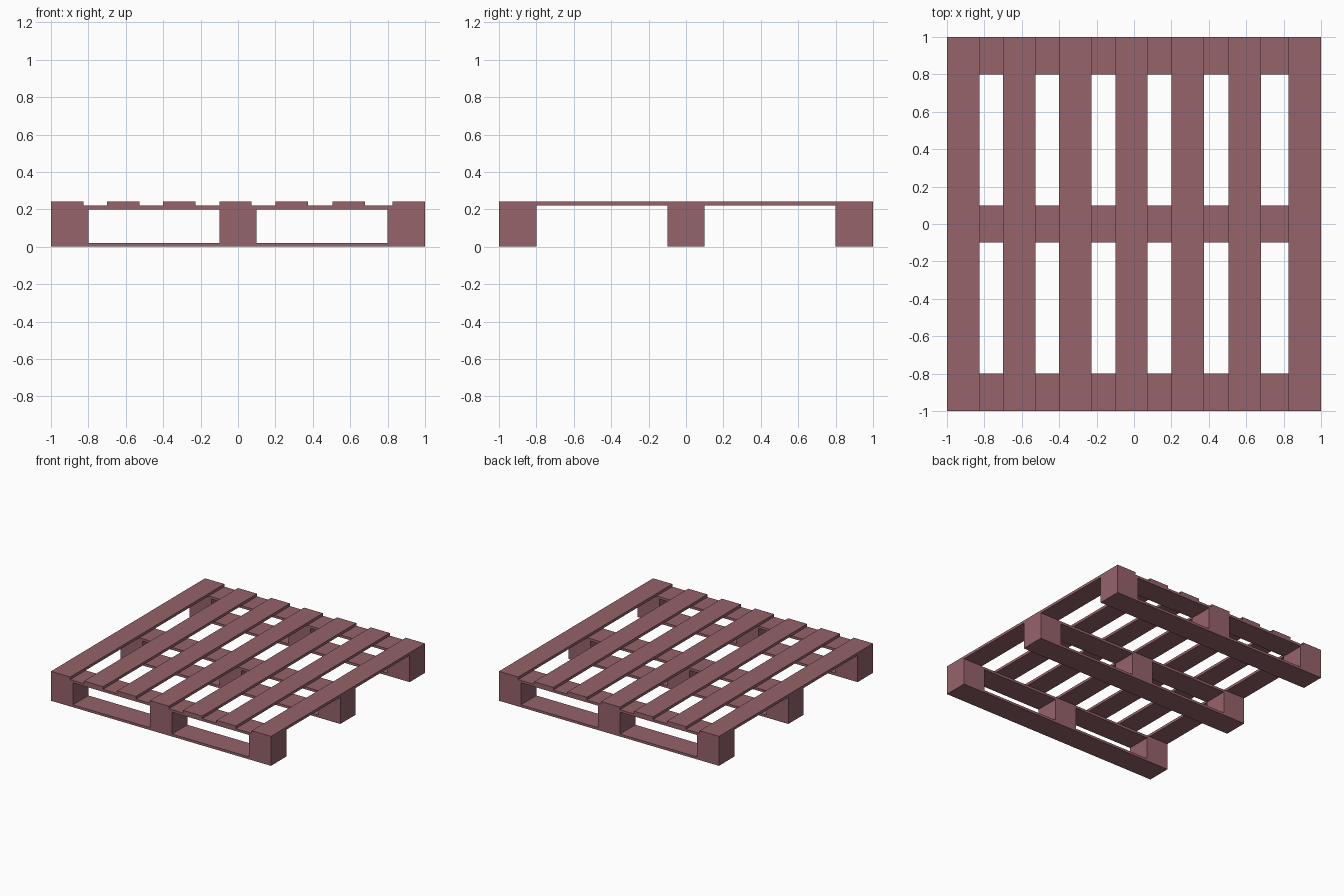
import bpy, bmesh
from mathutils import Vector

if "Cube" in bpy.data.objects:
    bpy.data.objects.remove(bpy.data.objects["Cube"])

# single wood colour
wood = bpy.data.materials.new("reddish wood")
wood.diffuse_color = (0.30, 0.125, 0.147, 1)
wood.use_nodes = True
wood.node_tree.nodes["Principled BSDF"].inputs["Base Color"].default_value = wood.diffuse_color


def box(name, lo, hi):
    lo, hi = Vector(lo), Vector(hi)
    bm = bmesh.new()
    bmesh.ops.create_cube(bm, size=1)
    size = hi - lo
    for v in bm.verts:
        v.co = Vector(c * s for c, s in zip(v.co, size))
    mesh = bpy.data.meshes.new(name)
    bm.to_mesh(mesh)
    bm.free()
    mesh.materials.append(wood)
    obj = bpy.data.objects.new(name, mesh)
    obj.location = (lo + hi) / 2
    bpy.context.collection.objects.link(obj)


# deck slats running front to back
slats = [(-1, -0.825), (-0.70, -0.527), (-0.40, -0.228), (-0.10, 0.072),
         (0.20, 0.375), (0.506, 0.68), (0.825, 1)]
for a, b in slats:
    box("deck_slat", (a, -1, 0.22), (b, 1, 0.242))

for y in (-0.9, 0, 0.9):
    # cross boards under the deck and along the ground
    box("upper_cross_board", (-1, y - 0.1, 0.20), (1, y + 0.1, 0.22))
    box("bottom_skid", (-1, y - 0.1, 0), (1, y + 0.1, 0.02))
    # spacer blocks
    for x in (-0.9, 0, 0.9):
        box("spacer_block", (x - 0.1, y - 0.1, 0.02), (x + 0.1, y + 0.1, 0.20))
